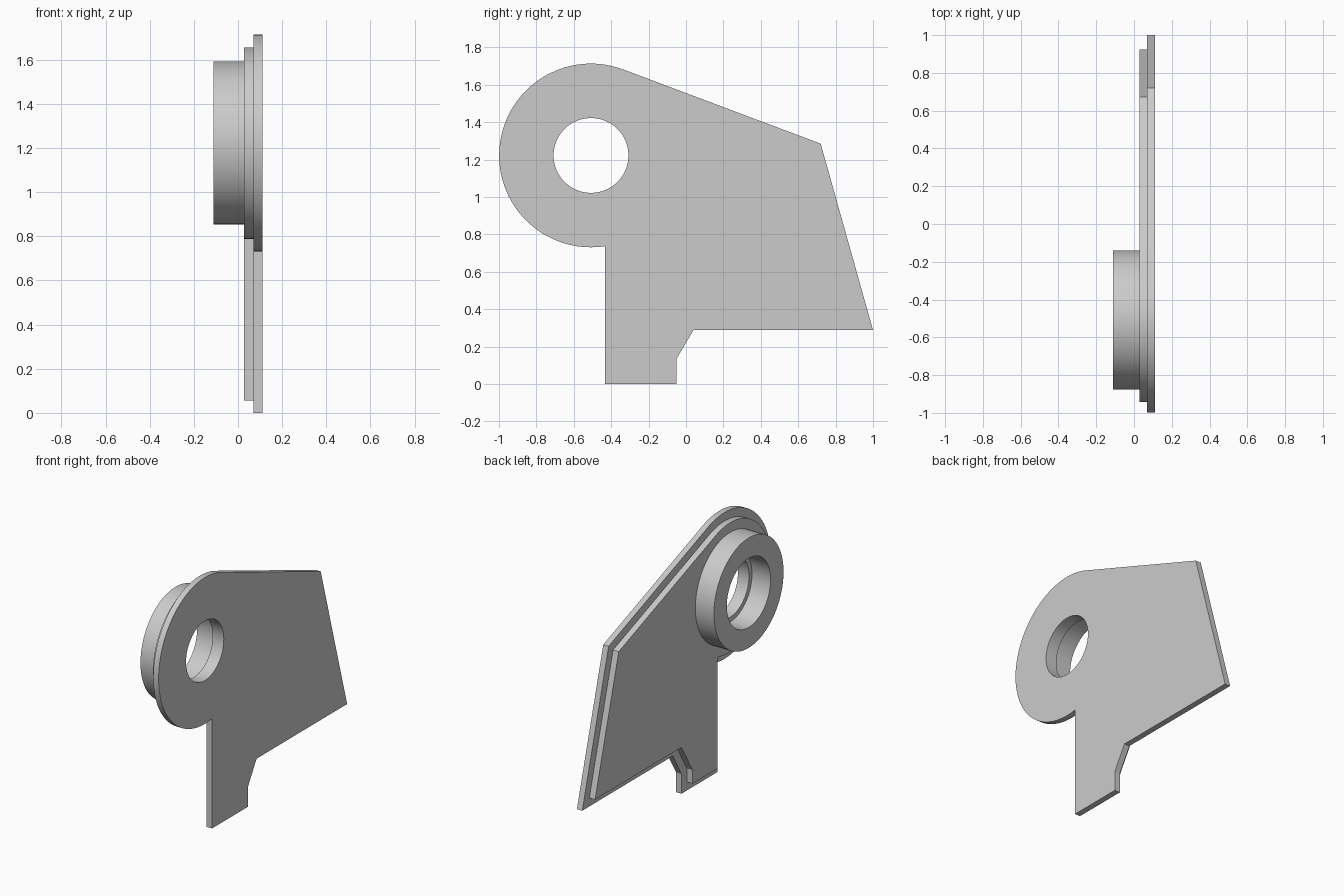
import bpy, bmesh, math
from mathutils import Vector

if "Cube" in bpy.data.objects:
    bpy.data.objects.remove(bpy.data.objects["Cube"], do_unlink=True)

grey = bpy.data.materials.new("plain grey")
grey.use_nodes = True
colour = (0.6, 0.6, 0.6, 1)
grey.diffuse_color = colour
grey.node_tree.nodes["Principled BSDF"].inputs["Base Color"].default_value = colour

CENTRE = Vector((-0.508, 1.222))   # bore centre in (y, z)
RADIUS = 0.491


def arc(radius, start, end, steps):
    """Points on an arc about the bore centre, anticlockwise."""
    angles = [start + (end - start) * i / steps for i in range(steps + 1)]
    return [CENTRE + radius * Vector((math.cos(a), math.sin(a))) for a in angles]


def circle(radius):
    return arc(radius, 0, math.tau, 96)[:-1]


def inset(points, distance):
    """Move every edge of an anticlockwise outline inward, with mitred corners."""
    result = []
    for i, p in enumerate(points):
        a = (p - points[i - 1]).normalized()
        b = (points[(i + 1) % len(points)] - p).normalized()
        na, nb = Vector((-a.y, a.x)), Vector((-b.y, b.x))
        result.append(p + (na + nb) * distance / (1 + na.dot(nb)))
    return result


def slab(name, outline, hole, x0, x1):
    """Extrude an outline with a hole along x."""
    bm = bmesh.new()
    edges = []
    for loop in (outline, hole):
        verts = [bm.verts.new((x0, p.x, p.y)) for p in loop]
        edges += [bm.edges.new((v, verts[i - 1])) for i, v in enumerate(verts)]
    bmesh.ops.triangle_fill(bm, edges=edges, use_beauty=True)
    extruded = bmesh.ops.extrude_face_region(bm, geom=bm.faces[:], use_keep_orig=True)
    moved = [g for g in extruded["geom"] if isinstance(g, bmesh.types.BMVert)]
    bmesh.ops.translate(bm, verts=moved, vec=(x1 - x0, 0, 0))
    bmesh.ops.recalc_face_normals(bm, faces=bm.faces[:])
    mesh = bpy.data.meshes.new(name)
    bm.to_mesh(mesh)
    bm.free()
    mesh.materials.append(grey)
    obj = bpy.data.objects.new(name, mesh)
    bpy.context.collection.objects.link(obj)
    bpy.ops.object.select_all(action="DESELECT")
    obj.select_set(True)
    bpy.context.view_layer.objects.active = obj
    bpy.ops.object.shade_smooth_by_angle(angle=math.radians(30))
    return obj


# Plate outline: rounded head, leg, notch and slanted tail
tail_top = Vector((0.72, 1.285))
leg_y = -0.432
to_tail = tail_top - CENTRE
tangent = math.atan2(to_tail.y, to_tail.x) + math.acos(RADIUS / to_tail.length)
leg_angle = 1.5 * math.pi + math.asin((leg_y - CENTRE.x) / RADIUS)
corners = [(leg_y, 0), (-0.052, 0), (-0.052, 0.133), (0.04, 0.288), (1, 0.288)]
outline = arc(RADIUS, tangent, leg_angle, 72)
outline += [Vector(c) for c in corners] + [tail_top]

# Stacked plates and the bearing boss
slab("outer_plate", outline, circle(0.2), 0.07, 0.11)
slab("inner_plate", inset(outline, 0.057), circle(0.2), 0.028, 0.07)
slab("boss_ring", circle(0.369), circle(0.232), -0.11, 0.028)
